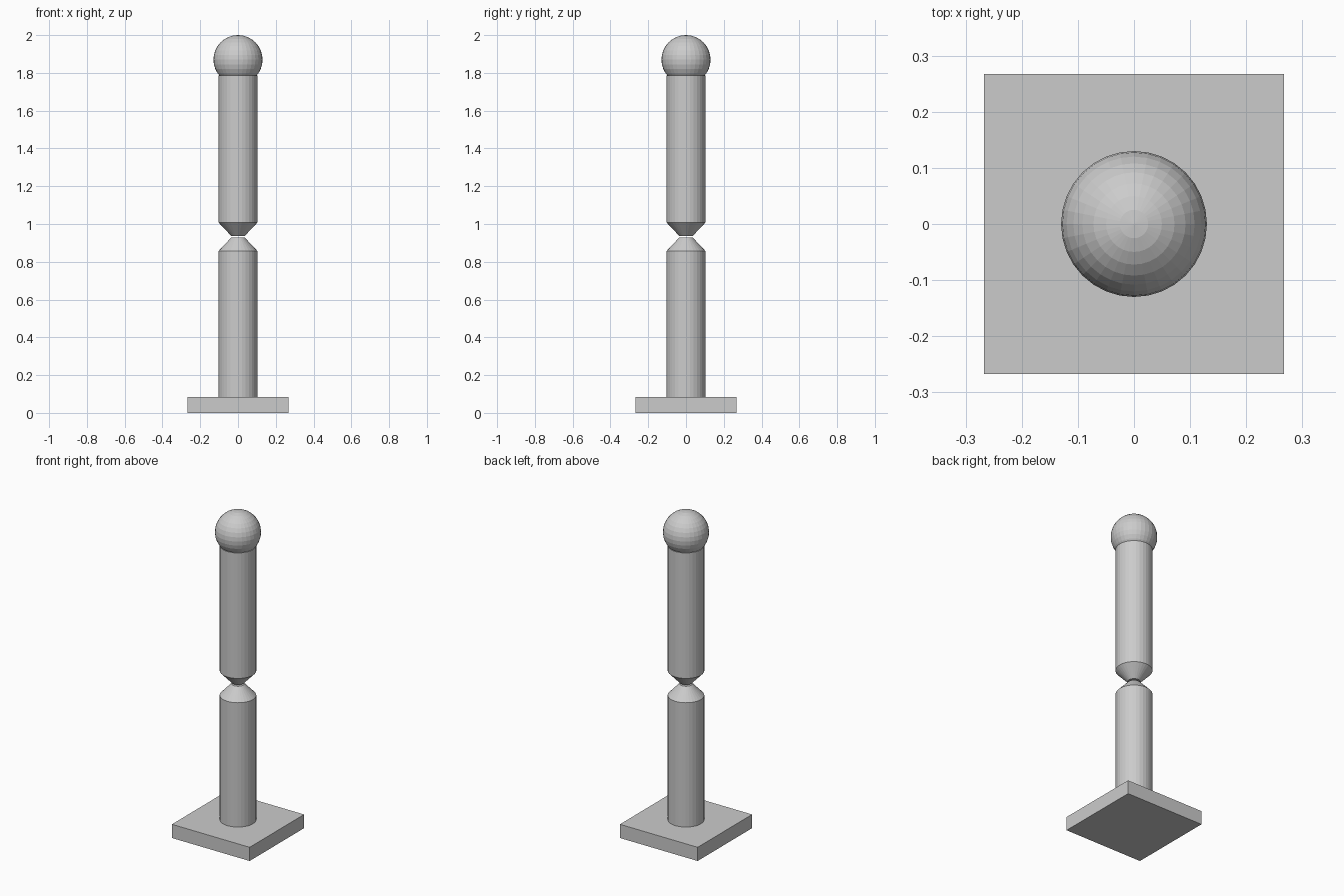
import bpy, bmesh, math
from mathutils import Matrix

if "Cube" in bpy.data.objects:
    bpy.data.objects.remove(bpy.data.objects["Cube"])

grey = bpy.data.materials.new("light_grey")
grey.diffuse_color = (0.6, 0.6, 0.6, 1)
grey.use_nodes = True
grey.node_tree.nodes["Principled BSDF"].inputs["Base Color"].default_value = grey.diffuse_color

SIDES = 32
COLUMN_R = 0.103
TIP_R = 0.036


def finish(name, bm):
    bmesh.ops.recalc_face_normals(bm, faces=bm.faces[:])
    mesh = bpy.data.meshes.new(name)
    bm.to_mesh(mesh)
    bm.free()
    mesh.materials.append(grey)
    obj = bpy.data.objects.new(name, mesh)
    bpy.context.collection.objects.link(obj)


def turned(name, profile):
    """Solid of revolution from (radius, height) points, capped at both ends."""
    bm = bmesh.new()
    rings = []
    for r, z in profile:
        rings.append([bm.verts.new((r * math.cos(2 * math.pi * i / SIDES),
                                    r * math.sin(2 * math.pi * i / SIDES), z))
                      for i in range(SIDES)])
    for a, b in zip(rings, rings[1:]):
        for i in range(SIDES):
            j = (i + 1) % SIDES
            bm.faces.new((a[i], a[j], b[j], b[i]))
    bm.faces.new(rings[0][::-1])
    bm.faces.new(rings[-1])
    finish(name, bm)


# Square base plate
bm = bmesh.new()
bmesh.ops.create_cube(bm, size=1, matrix=Matrix.Translation((0, 0, 0.0425))
                      @ Matrix.Diagonal((0.534, 0.534, 0.085, 1)))
finish("base_plate", bm)

# Two columns whose tapered ends almost meet
turned("lower_column", [(COLUMN_R, 0.085), (COLUMN_R, 0.857), (TIP_R, 0.928)])
turned("upper_column", [(TIP_R, 0.937), (COLUMN_R, 1.008), (COLUMN_R, 1.787)])

# Faceted ball on top
bm = bmesh.new()
bmesh.ops.create_uvsphere(bm, u_segments=SIDES, v_segments=16, radius=0.13,
                          matrix=Matrix.Translation((0, 0, 1.87)))
finish("top_ball", bm)
